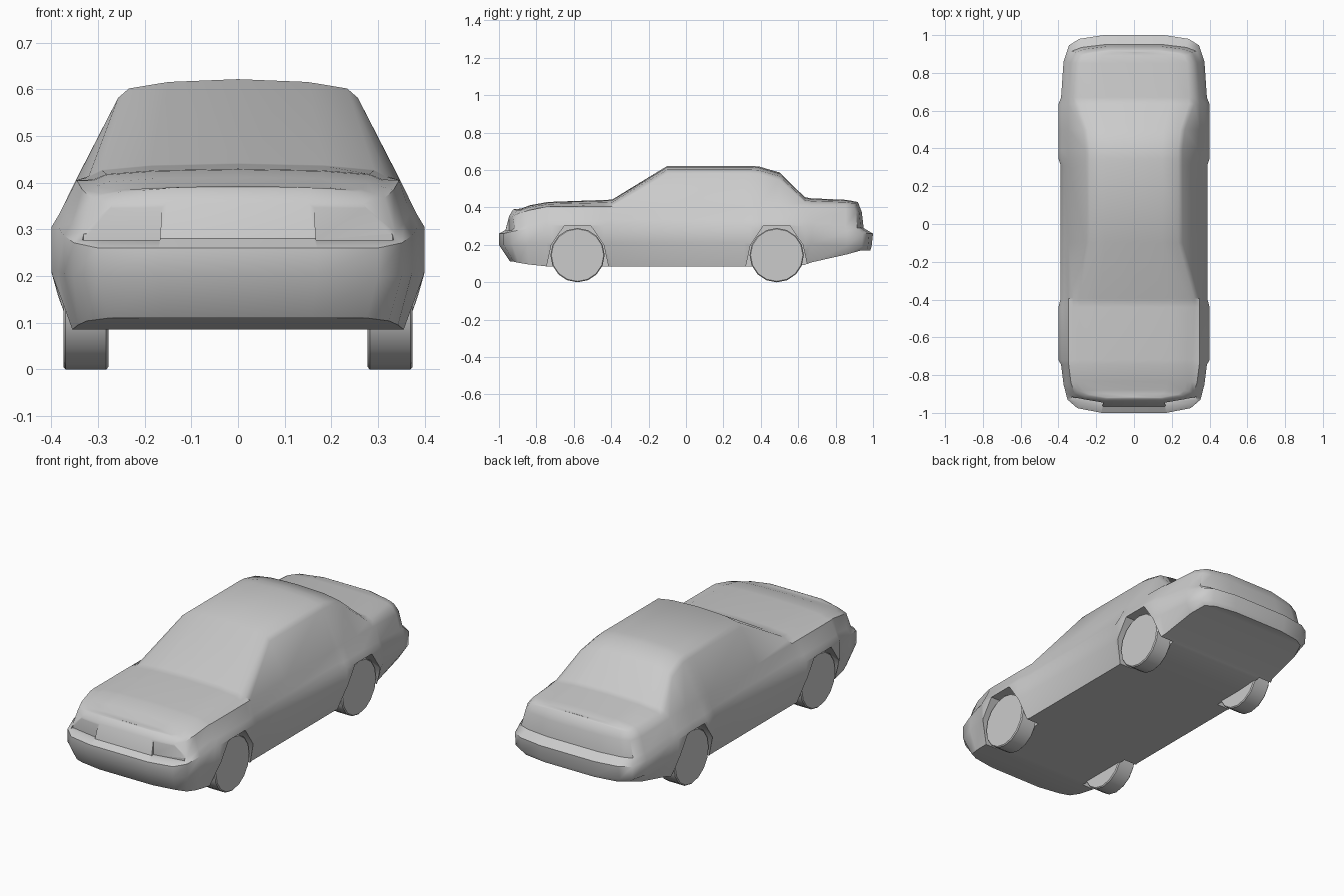
import bpy, bmesh, math
from mathutils import Matrix, Vector

if "Cube" in bpy.data.objects:
    bpy.data.objects.remove(bpy.data.objects["Cube"])


def new_object(name, bm):
    bmesh.ops.recalc_face_normals(bm, faces=bm.faces)
    mesh = bpy.data.meshes.new(name)
    bm.to_mesh(mesh)
    bm.free()
    ob = bpy.data.objects.new(name, mesh)
    bpy.context.collection.objects.link(ob)
    return ob


def activate(ob):
    bpy.ops.object.select_all(action='DESELECT')
    ob.select_set(True)
    bpy.context.view_layer.objects.active = ob


# Body cross-sections: heights of the five side rows, and fore/aft row offsets at the ends
MID = (.085, .21, .305, .335, .405)
NOSE = (.11, .20, .26, .28, .355)
TAIL = (.17, .19, .26, .29, .375)
BUMP_F = (.06, 0, 0, .035, .055, .075, .08, .085, .085)
BUMP_R = (-.015, -.008, 0, -.05, -.06, -.08, -.085, -.09, -.09)


def mix(a, b, t):
    return tuple(p + (q - p) * t for p, q in zip(a, b))


# y, half width, side heights, top-edge x, top z, top drop, end offsets, offset scale
STATIONS = [
    (-1.0, .17, NOSE, .15, .392, .004, BUMP_F, 1),
    (-.975, .30, NOSE, .255, .392, .012, BUMP_F, .9),
    (-.93, .352, mix(NOSE, MID, .25), .29, .395, .018, BUMP_F, .6),
    (-.85, .373, mix(NOSE, MID, .6), .305, .412, .02, BUMP_F, .2),
    (-.745, .386, MID, .31, .428, .023, BUMP_F, 0),
    (-.72, .40, MID, .31, .43, .023, BUMP_F, 0),
    (-.44, .40, MID, .32, .44, .028, BUMP_F, 0),
    (-.395, .388, MID, .32, .442, .028, BUMP_F, 0),
    (-.10, .388, MID, .257, .622, .04, BUMP_F, 0),
    (.31, .388, MID, .257, .622, .04, BUMP_F, 0),
    (.345, .40, MID, .257, .622, .04, BUMP_F, 0),
    (.39, .40, MID, .257, .619, .04, BUMP_F, 0),
    (.50, .40, MID, .27, .587, .04, BUMP_F, 0),
    (.635, .40, mix(MID, TAIL, .1), .32, .455, .03, BUMP_R, 0),
    (.67, .386, mix(MID, TAIL, .25), .32, .449, .03, BUMP_R, 0),
    (.86, .373, mix(MID, TAIL, .75), .31, .441, .025, BUMP_R, .1),
    (.945, .345, TAIL, .29, .435, .025, BUMP_R, .6),
    (.98, .29, TAIL, .25, .432, .018, BUMP_R, .9),
    (1.0, .16, TAIL, .14, .432, .005, BUMP_R, 1),
]

bm = bmesh.new()
rings = []
for y, w, z, rx, rz, d, off, s in STATIONS:
    half = [(.92 * w, z[0]), (w, z[1]), (w, z[2]), (.955 * w, z[3]),
            (min(.895 * w, .348), z[4]), (rx, rz - d), (rx * .91, rz - d * .5),
            (rx * .58, rz - d * .15), (0, rz)]
    right = [bm.verts.new((x, y + off[i] * s, h)) for i, (x, h) in enumerate(half)]
    left = [bm.verts.new((-x, y + off[i] * s, h)) for i, (x, h) in enumerate(half[:-1])]
    rings.append(right + left[::-1])
n = len(rings[0])
for a, b in zip(rings, rings[1:]):
    for i in range(n):
        j = (i + 1) % n
        bm.faces.new((a[i], a[j], b[j], b[i]))
for ring in (rings[0], rings[-1]):
    for i in range(7):
        bm.faces.new((ring[i], ring[i + 1], ring[n - 2 - i], ring[n - 1 - i]))
    bm.faces.new((ring[7], ring[8], ring[9]))
body = new_object("car_body", bm)


# Cutters for wheel arches and headlight recesses
ARCH = [(-.165, -.05), (-.165, .085), (-.14, .20), (-.07, .303),
        (.07, .303), (.14, .20), (.165, .085), (.165, -.05)]
AXLES = (("front", -.58), ("rear", .485))
cutters = []
for side in (-1, 1):
    for name, yc in AXLES:
        bm = bmesh.new()
        face = bm.faces.new([bm.verts.new((side * .285, yc + y, z)) for y, z in ARCH])
        ext = bmesh.ops.extrude_face_region(bm, geom=[face])
        verts = [v for v in ext['geom'] if isinstance(v, bmesh.types.BMVert)]
        bmesh.ops.translate(bm, verts=verts, vec=(side * .2, 0, 0))
        cutters.append(new_object(name + "_arch_cutter", bm))
    bm = bmesh.new()
    bmesh.ops.create_cube(bm, size=1, matrix=Matrix.Translation((side * .255, -.975, .312))
                          @ Matrix.Rotation(side * math.radians(10), 4, 'Z')
                          @ Matrix.Diagonal((.17, .09, .07, 1)))
    cutters.append(new_object("headlight_cutter", bm))

activate(body)
for cutter in cutters:
    cutter.hide_render = True
    mod = body.modifiers.new("cut", 'BOOLEAN')
    mod.operation = 'DIFFERENCE'
    mod.solver = 'EXACT'
    mod.object = cutter
    bpy.ops.object.modifier_apply(modifier=mod.name)
for cutter in cutters:
    bpy.data.objects.remove(cutter)
bpy.ops.object.shade_smooth_by_angle(angle=math.radians(40))

# Wheels
for side, label in ((-1, "left"), (1, "right")):
    for name, yc in AXLES:
        bm = bmesh.new()
        bmesh.ops.create_cone(bm, cap_ends=True, segments=16, radius1=.145, radius2=.145, depth=.097,
                              matrix=Matrix.Translation((side * .326, yc, .145))
                              @ Matrix.Rotation(math.pi / 2, 4, 'Y'))
        rims = [e for e in bm.edges if abs(e.verts[0].co.x - e.verts[1].co.x) < .01]
        bmesh.ops.bevel(bm, geom=rims, offset=.005, segments=1, affect='EDGES')
        wheel = new_object(f"{name}_{label}_wheel", bm)
        activate(wheel)
        bpy.ops.object.shade_smooth_by_angle(angle=math.radians(35))
